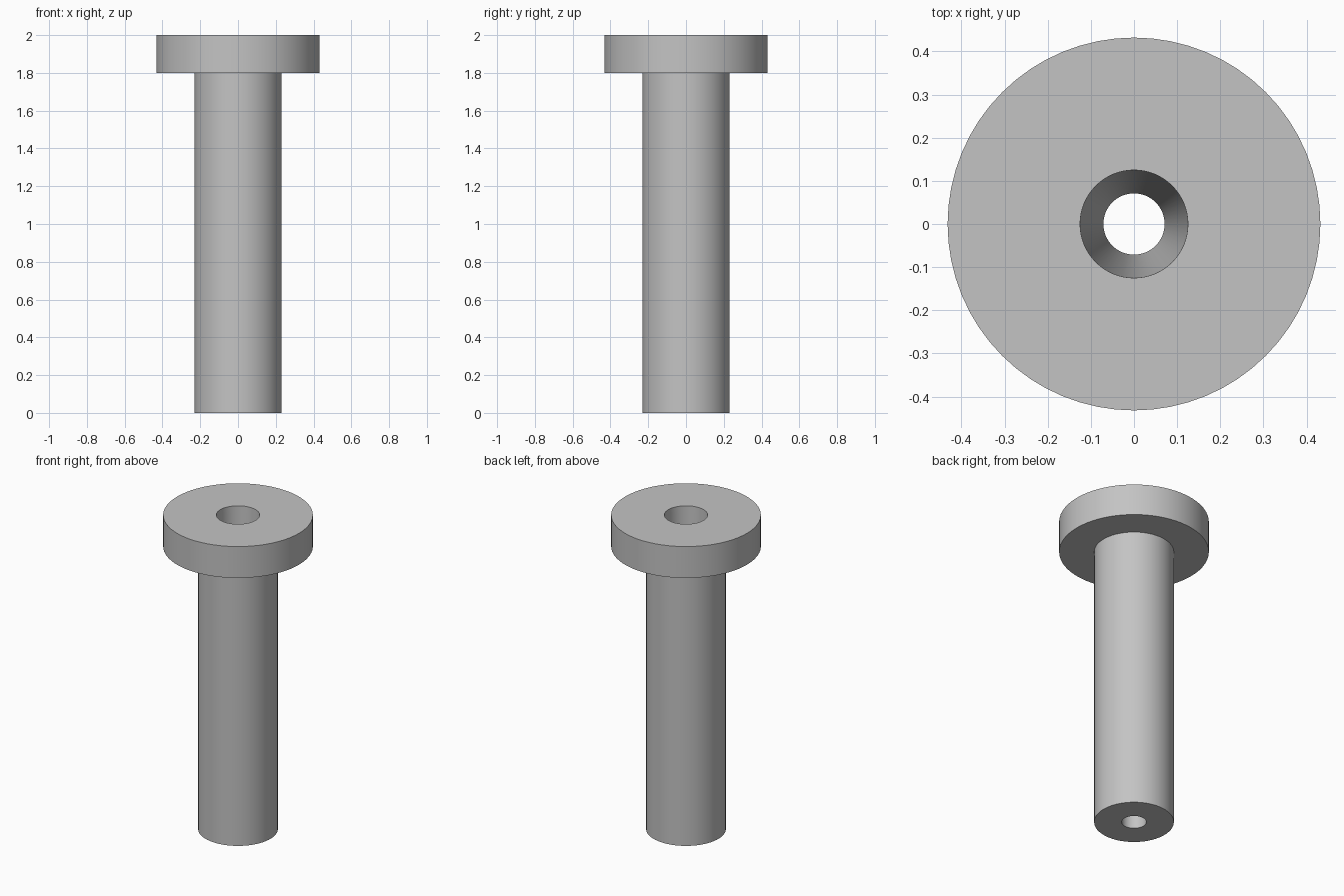
import bpy, bmesh, math

cube = bpy.data.objects.get("Cube")
if cube:
    bpy.data.objects.remove(cube, do_unlink=True)

# Plain grey material
GREY = (0.55, 0.55, 0.55, 1.0)
grey = bpy.data.materials.new("plain grey")
grey.use_nodes = True
grey.diffuse_color = GREY
grey.node_tree.nodes["Principled BSDF"].inputs["Base Color"].default_value = GREY

SIDES = 64


def lathe(name, profile, material):
    """Revolve a closed (radius, height) profile around z."""
    bm = bmesh.new()
    rings = []
    for radius, z in profile:
        ring = []
        for i in range(SIDES):
            a = math.tau * i / SIDES
            ring.append(bm.verts.new((radius * math.cos(a), radius * math.sin(a), z)))
        rings.append(ring)
    for k, ring in enumerate(rings):
        above = rings[(k + 1) % len(rings)]
        for i in range(SIDES):
            j = (i + 1) % SIDES
            bm.faces.new((ring[i], ring[j], above[j], above[i]))
    bmesh.ops.recalc_face_normals(bm, faces=bm.faces)
    mesh = bpy.data.meshes.new(name)
    bm.to_mesh(mesh)
    bm.free()
    mesh.materials.append(material)
    obj = bpy.data.objects.new(name, mesh)
    bpy.context.collection.objects.link(obj)
    bpy.ops.object.select_all(action="DESELECT")
    obj.select_set(True)
    bpy.context.view_layer.objects.active = obj
    bpy.ops.object.shade_smooth_by_angle(angle=math.radians(30))
    return obj


# Flanged sleeve: shaft, wide head and a bore that tapers towards the foot
SHAFT, HEAD = 0.23, 0.432
BORE_FOOT, BORE_TOP = 0.071, 0.125
lathe("flanged_sleeve", [
    (BORE_FOOT, 0.0), (SHAFT, 0.0), (SHAFT, 1.8),
    (HEAD, 1.8), (HEAD, 2.0), (BORE_TOP, 2.0),
], grey)
